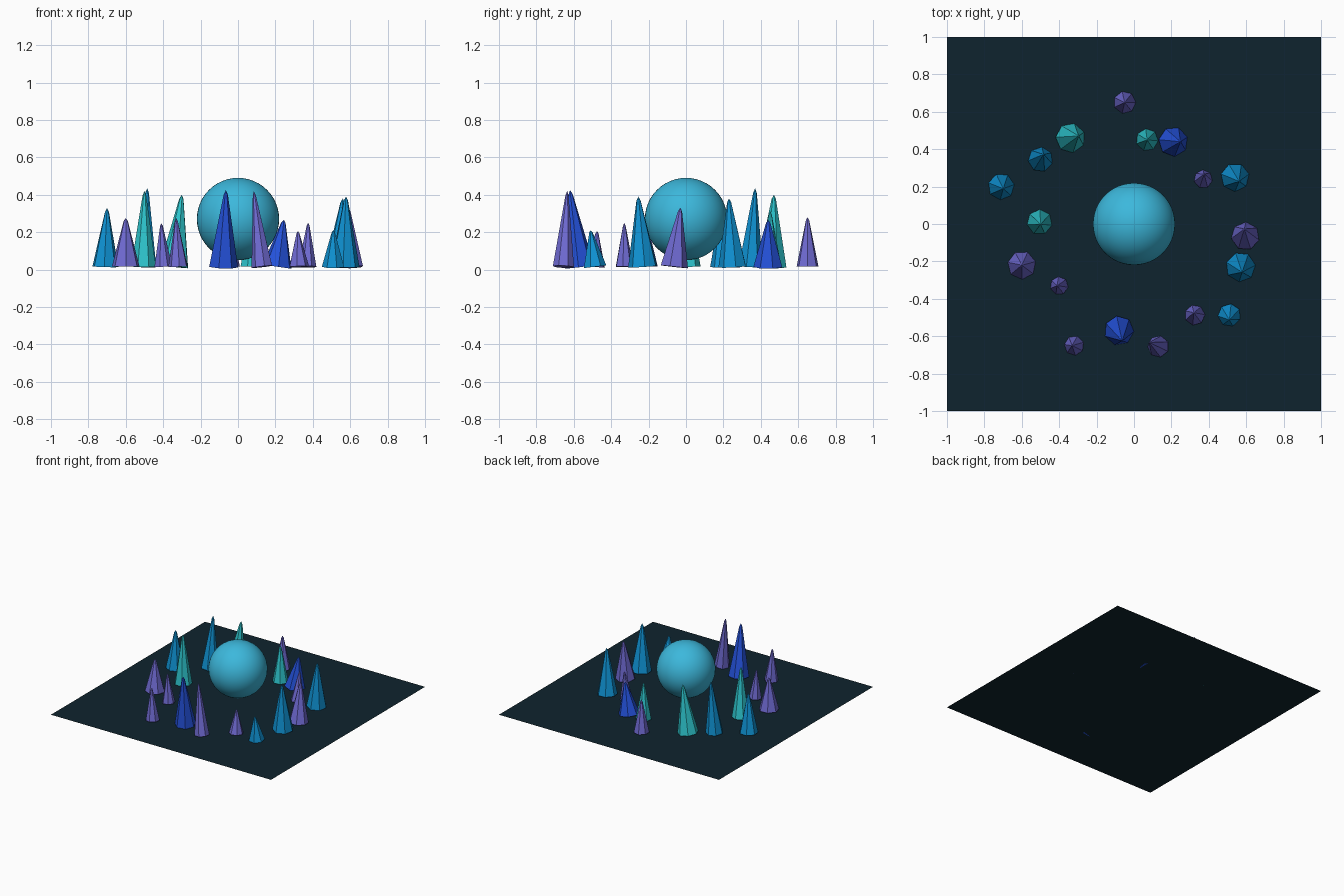
import bpy
import bmesh
import math
from mathutils import Vector

if "Cube" in bpy.data.objects:
    bpy.data.objects.remove(bpy.data.objects["Cube"])


def material(name, rgb):
    """Flat material from 0-255 display colour, stored as linear values."""
    mat = bpy.data.materials.new(name)
    lin = [((c / 255 + 0.055) / 1.055) ** 2.4 if c > 10 else c / 255 / 12.92 for c in rgb]
    mat.diffuse_color = (*lin, 1)
    mat.use_nodes = True
    mat.node_tree.nodes["Principled BSDF"].inputs["Base Color"].default_value = mat.diffuse_color
    return mat


FLOOR = material("dark_slate", (15, 36, 46))
ORB = material("sky_cyan", (60, 184, 220))
TEAL = material("teal", (46, 200, 208))
AZURE = material("azure", (15, 148, 214))
BLUE = material("royal_blue", (36, 82, 220))
VIOLET = material("violet", (112, 107, 212))


def make_object(name, bm, mat):
    mesh = bpy.data.meshes.new(name)
    bm.to_mesh(mesh)
    bm.free()
    mesh.materials.append(mat)
    obj = bpy.data.objects.new(name, mesh)
    bpy.context.collection.objects.link(obj)
    return obj


# Ground sheet
bm = bmesh.new()
bmesh.ops.create_grid(bm, x_segments=1, y_segments=1, size=1)
ground = make_object("ground_sheet", bm, FLOOR)
ground.location.z = 0.007

# Central orb
bm = bmesh.new()
bmesh.ops.create_uvsphere(bm, u_segments=48, v_segments=24, radius=0.22)
for f in bm.faces:
    f.smooth = True
orb = make_object("orb", bm, ORB)
orb.location.z = 0.27


def crystal(name, mat, base, radius, tip, turn):
    """Leaning seven-sided spike with a small blunted point."""
    sides = 7
    foot = Vector((*base, 0.015))
    axis = Vector(tip) - foot
    rot = Vector((0, 0, 1)).rotation_difference(axis)
    bm = bmesh.new()

    def ring(r, h):
        pts = []
        for i in range(sides):
            a = turn + 2 * math.pi * i / sides
            p = Vector((r * math.cos(a), r * math.sin(a), h * axis.length))
            pts.append(bm.verts.new(foot + rot @ p))
        return pts

    low, high = ring(radius, 0), ring(radius * 0.15, 0.94)
    top = bm.verts.new(tip)
    bm.faces.new(low[::-1])
    for i in range(sides):
        j = (i + 1) % sides
        bm.faces.new((low[i], low[j], high[j], high[i]))
        bm.faces.new((high[i], high[j], top))
    return make_object(name, bm, mat)


# Ring of crystals: colour, foot (x, y), radius, tip (x, y, z)
crystals = [
    (VIOLET, (-0.05, 0.65), 0.06, (-0.05, 0.65, 0.28)),
    (TEAL, (-0.34, 0.46), 0.08, (-0.30, 0.47, 0.40)),
    (TEAL, (0.07, 0.45), 0.06, (0.07, 0.45, 0.31)),
    (BLUE, (0.21, 0.44), 0.08, (0.245, 0.44, 0.265)),
    (VIOLET, (0.37, 0.24), 0.05, (0.375, 0.265, 0.25)),
    (AZURE, (0.54, 0.25), 0.077, (0.56, 0.23, 0.38)),
    (VIOLET, (0.595, -0.065), 0.076, (0.59, -0.03, 0.33)),
    (AZURE, (0.57, -0.23), 0.08, (0.577, -0.255, 0.39)),
    (AZURE, (0.51, -0.487), 0.062, (0.51, -0.51, 0.21)),
    (VIOLET, (0.325, -0.487), 0.055, (0.32, -0.475, 0.205)),
    (VIOLET, (0.13, -0.655), 0.058, (0.085, -0.635, 0.42)),
    (BLUE, (-0.08, -0.57), 0.08, (-0.065, -0.62, 0.425)),
    (VIOLET, (-0.32, -0.65), 0.053, (-0.33, -0.65, 0.275)),
    (VIOLET, (-0.40, -0.33), 0.049, (-0.41, -0.33, 0.248)),
    (VIOLET, (-0.60, -0.22), 0.076, (-0.60, -0.22, 0.275)),
    (TEAL, (-0.505, 0.01), 0.068, (-0.50, 0.0, 0.42)),
    (AZURE, (-0.71, 0.20), 0.071, (-0.70, 0.19, 0.328)),
    (AZURE, (-0.50, 0.345), 0.067, (-0.485, 0.37, 0.435)),
]
for n, (mat, base, radius, tip) in enumerate(crystals):
    crystal(f"crystal_{n + 1}", mat, base, radius, tip, turn=n * 1.3)
